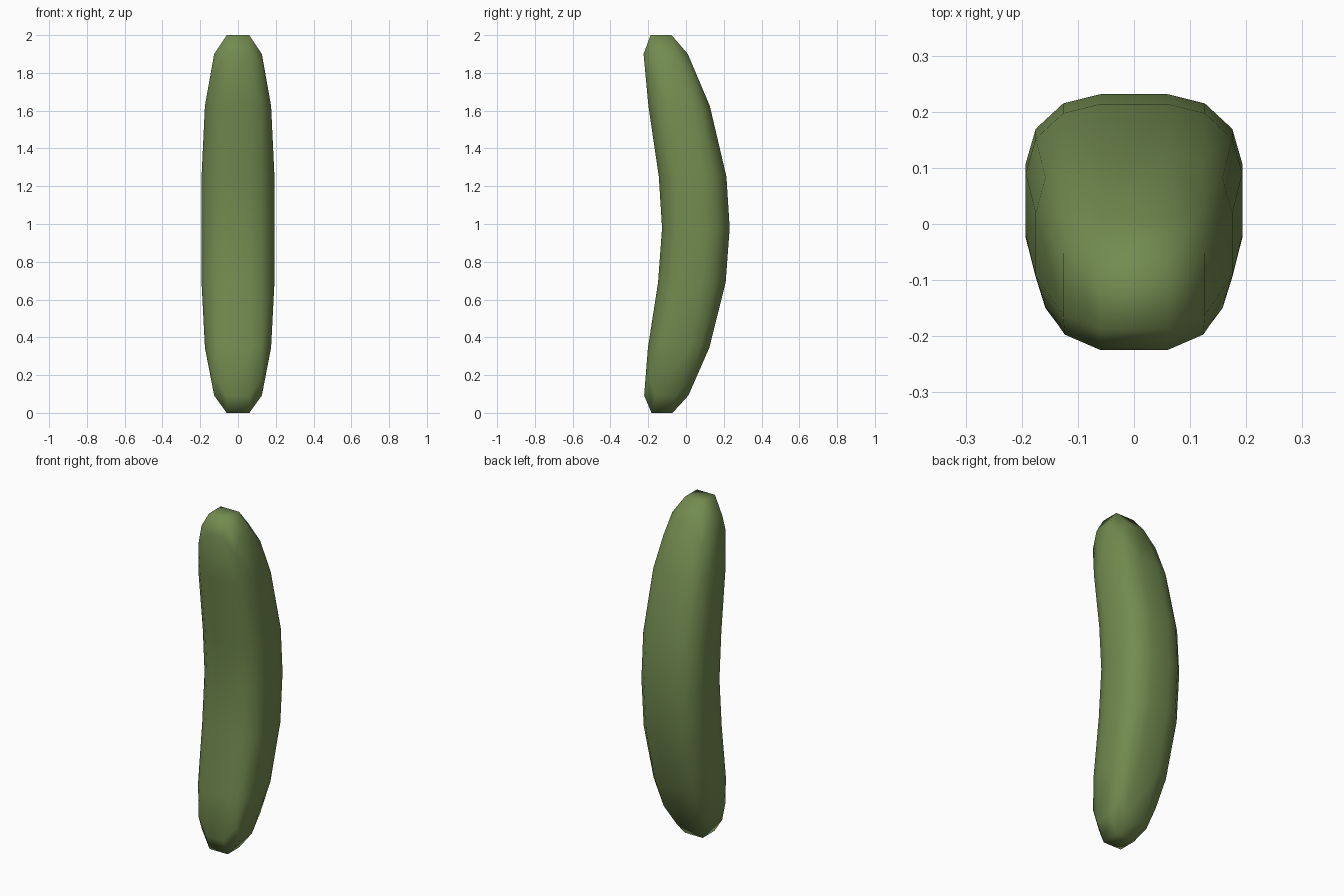
import bpy, bmesh

if "Cube" in bpy.data.objects:
    bpy.data.objects.remove(bpy.data.objects["Cube"])

# centre line of the bend: (distance from mid height, y offset)
BEND = [(0, .053), (.29, .033), (.61, -.03), (.9, -.105), (1.01, -.132)]


def bend_y(d):
    for (d0, y0), (d1, y1) in zip(BEND, BEND[1:]):
        if d <= d1:
            return y0 + (y1 - y0) * (d - d0) / (d1 - d0)
    return BEND[-1][1]


# rounded cube with one loop cut around the middle
bm = bmesh.new()
bmesh.ops.create_cube(bm, size=2)
bmesh.ops.bevel(bm, geom=bm.verts[:] + bm.edges[:], offset=.69, offset_type='OFFSET',
                segments=3, profile=.5, affect='EDGES')
bmesh.ops.bisect_plane(bm, geom=bm.verts[:] + bm.edges[:] + bm.faces[:],
                       plane_co=(0, 0, 0), plane_no=(0, 0, 1))

# stretch into a long body, then bow it backwards
for v in bm.verts:
    x, y, z = v.co
    if z > .01:
        z = 2 - (1 - z) * 1.085
    elif z < -.01:
        z = 1 + z
    else:
        z = .98
    v.co = (x * .193, y * .179 + bend_y(abs(z - .99)), z)

for f in bm.faces:
    f.smooth = True
bmesh.ops.recalc_face_normals(bm, faces=bm.faces[:])
mesh = bpy.data.meshes.new("cucumber")
bm.to_mesh(mesh)
bm.free()
body = bpy.data.objects.new("cucumber", mesh)
bpy.context.collection.objects.link(body)

# green skin
skin = bpy.data.materials.new("green_skin")
skin.diffuse_color = (.17, .26, .08, 1)
skin.use_nodes = True
skin.node_tree.nodes["Principled BSDF"].inputs["Base Color"].default_value = skin.diffuse_color
mesh.materials.append(skin)
